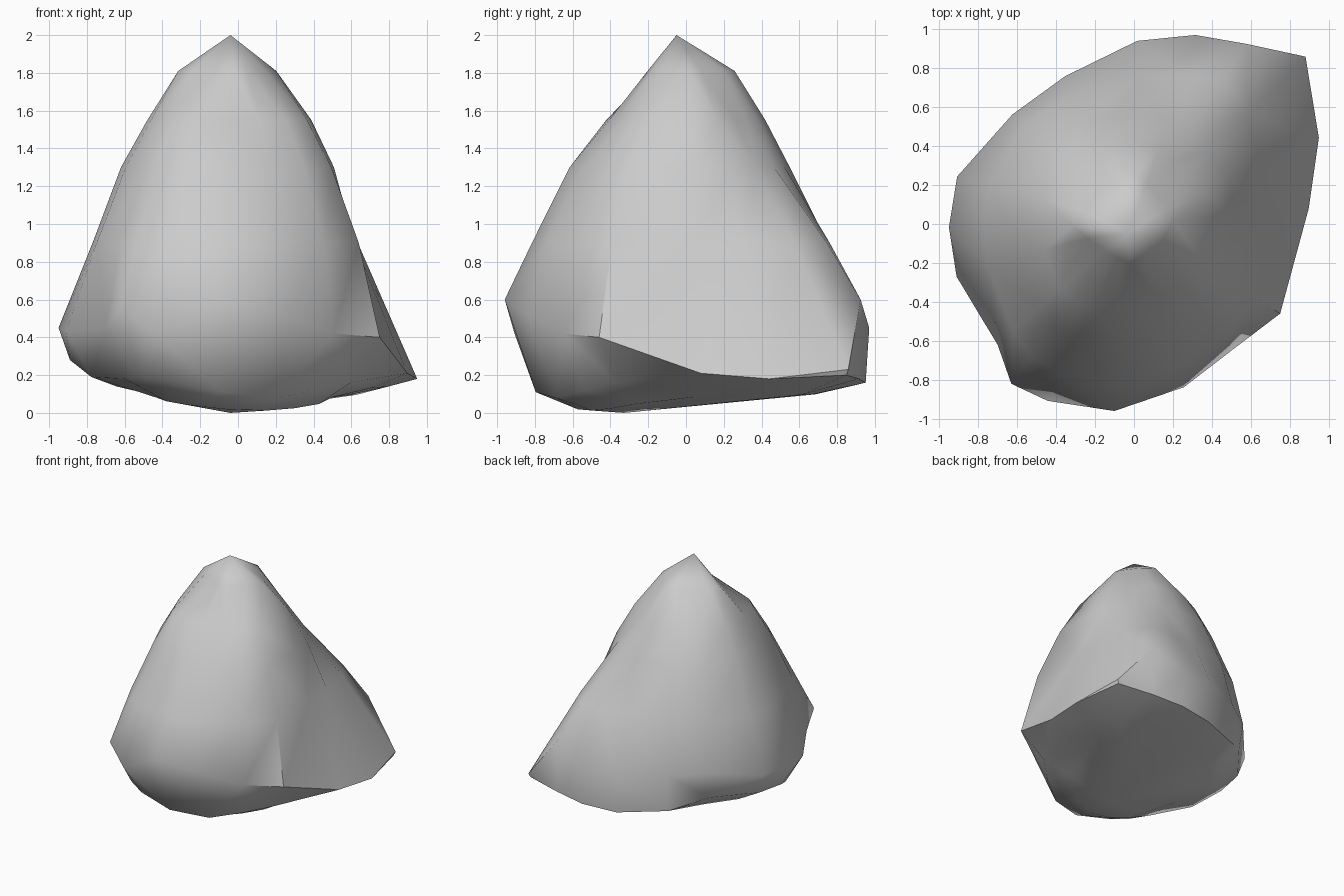
import bpy, bmesh
from math import sin, cos, radians

if "Cube" in bpy.data.objects:
    bpy.data.objects.remove(bpy.data.objects["Cube"])

# Rock columns going round: angle, radius at z 1.55 / 1.3 / 0.9,
# widest radius and its height, underside radius and its height
COLUMNS = [
    (5, .39, .51, .62, .90, .21, .70, .13),
    (25, .40, .54, .70, 1.047, .18, .88, .14),
    (44.3, .37, .53, .82, 1.23, .23, 1.215, .20),
    (58, .38, .55, .88, 1.09, .60, 1.08, .18),
    (72, .40, .55, .80, 1.02, .45, 1.00, .16),
    (89, .42, .55, .75, .94, .47, .91, .15),
    (115, .44, .58, .74, .837, .50, .81, .19),
    (138, .47, .60, .76, .84, .52, .81, .30),
    (165, .48, .62, .77, .94, .46, .88, .29),
    (181, .48, .62, .77, .95, .45, .89, .28),
    (196.5, .48, .62, .78, .95, .43, .81, .19),
    (221.5, .51, .65, .83, .935, .45, .80, .18),
    (232.5, .51, .66, .86, 1.034, .55, .86, .19),
    (244, .47, .65, .85, 1.01, .42, .85, .17),
    (264, .41, .62, .82, .965, .60, .80, .11),
    (287, .39, .57, .77, .876, .52, .72, .08),
    (308, .41, .57, .74, .82, .42, .68, .12),
    (328.5, .43, .58, .75, .88, .40, .70, .16),
]

bm = bmesh.new()


def ring(points):
    return [bm.verts.new((r * cos(a), r * sin(a), z)) for a, r, z in points]


def fan(tip, loop):
    v = bm.verts.new(tip)
    for i in range(len(loop)):
        bm.faces.new((v, loop[i - 1], loop[i]))


def peak_radius(a):
    # Four-cornered section just under the peak
    side = .21 if cos(a) > 0 else .32
    face = .26 if sin(a) > 0 else .21
    return 1 / (abs(cos(a) / side) ** 1.2 + abs(sin(a) / face) ** 1.2) ** (1 / 1.2)


def base_height(a):
    return .06 + .045 * sin(a) + .05 * cos(a) ** 2 - .03 * cos(a)


# Stack the rings from peak to underside
cols = [(radians(c[0]),) + c[1:] for c in COLUMNS]
rings = [ring([(c[0], peak_radius(c[0]), 1.81) for c in cols])]
rings += [ring([(c[0], c[k], z) for c in cols]) for k, z in ((1, 1.55), (2, 1.3), (3, .9))]
rings.append(ring([(c[0], c[4], c[5]) for c in cols]))
rings.append(ring([(c[0], c[6], c[7]) for c in cols]))
rings.append(ring([(c[0], .72 * c[6], base_height(c[0])) for c in cols]))

# Skin the rings and close both ends
for upper, lower in zip(rings, rings[1:]):
    for i in range(len(upper)):
        bm.faces.new((upper[i - 1], lower[i - 1], lower[i], upper[i]))
fan((-.04, -.05, 2), rings[0])
fan((-.04, -.33, 0), rings[-1])
bmesh.ops.triangulate(bm, faces=bm.faces[:])
bmesh.ops.recalc_face_normals(bm, faces=bm.faces[:])

mesh = bpy.data.meshes.new("rock")
bm.to_mesh(mesh)
bm.free()
rock = bpy.data.objects.new("rock", mesh)
bpy.context.collection.objects.link(rock)

# Smooth faces with sharp rim edges
bpy.context.view_layer.objects.active = rock
rock.select_set(True)
bpy.ops.object.shade_smooth_by_angle(angle=radians(45))
